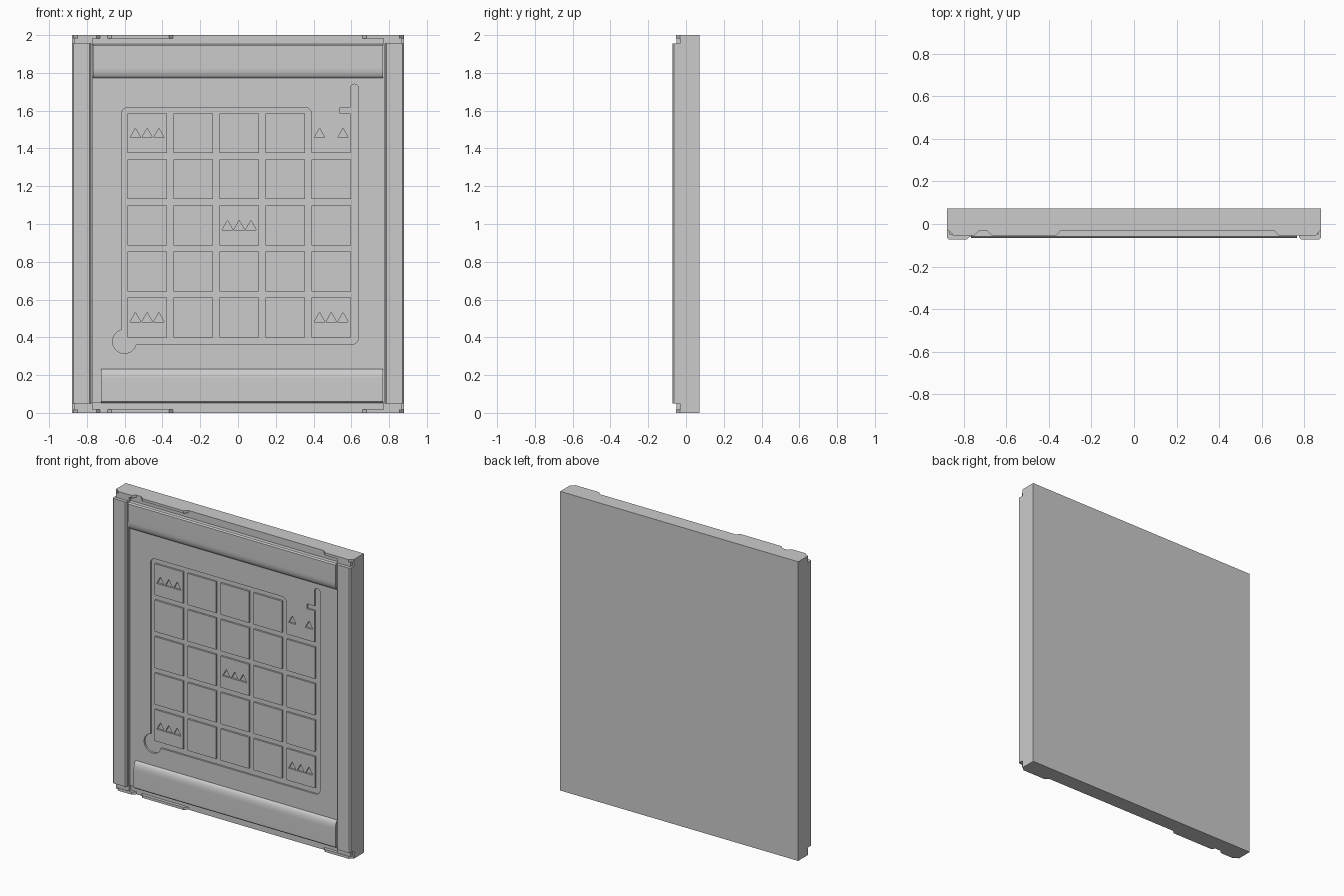
import bpy, bmesh, math

if "Cube" in bpy.data.objects:
    bpy.data.objects.remove(bpy.data.objects["Cube"])

BACK, SLAB, FIELD, RAIL, FRONT = 0.072, -0.032, -0.044, -0.067, -0.072


def prism(name, profile, axis, a, b):
    """Extrude a closed 2D profile along x (profile = y,z) or z (profile = x,y)."""
    place = (lambda p, t: (t, p[0], p[1])) if axis == 'x' else (lambda p, t: (p[0], p[1], t))
    bm = bmesh.new()
    lo = [bm.verts.new(place(p, a)) for p in profile]
    hi = [bm.verts.new(place(p, b)) for p in profile]
    bm.faces.new(lo)
    bm.faces.new(hi)
    n = len(profile)
    for i in range(n):
        j = (i + 1) % n
        bm.faces.new((lo[i], lo[j], hi[j], hi[i]))
    bmesh.ops.recalc_face_normals(bm, faces=bm.faces)
    me = bpy.data.meshes.new(name)
    bm.to_mesh(me)
    bm.free()
    ob = bpy.data.objects.new(name, me)
    bpy.context.collection.objects.link(ob)
    return ob


def box(name, x0, x1, y0, y1, z0, z1):
    return prism(name, [(x0, y0), (x1, y0), (x1, y1), (x0, y1)], 'z', z0, z1)


def arc(cx, cz, r, a0, a1, n=6):
    return [(cx + r * math.cos(a0 + (a1 - a0) * i / n),
             cz + r * math.sin(a0 + (a1 - a0) * i / n)) for i in range(n + 1)]


def rect(x0, x1, z0, z1):
    return [(x0, z0), (x1, z0), (x1, z1), (x0, z1)]


# back slab
box("back_slab", -0.88, 0.88, SLAB, BACK, 0, 2)

# side posts with bevelled front edges
for side, s in (("left", -1), ("right", 1)):
    prism(side + "_post", [(s * 0.88, SLAB + 0.01), (s * 0.88, FRONT + 0.008), (s * 0.872, FRONT),
                           (s * 0.785, FRONT), (s * 0.777, FRONT + 0.008), (s * 0.777, SLAB + 0.01)],
          'z', 0.05, 1.955)

# tabs and corner blocks along the top and bottom edges
tabs = [(-0.87, -0.73), (-0.69, -0.345), (0.66, 0.875)]
for edge, z0, z1, c0, c1 in (("top", 1.983, 2, 1.95, 1.985), ("bottom", 0, 0.017, 0.015, 0.055)):
    for i, (a, b) in enumerate(tabs):
        prism(f"{edge}_tab_{i}", [(a, SLAB + 0.005), (a, SLAB), (a + 0.02, -0.053), (b - 0.02, -0.053),
                                  (b, SLAB), (b, SLAB + 0.005)], 'z', z0, z1)
    for s in (-1, 1):
        x0, x1 = sorted((s * 0.77, s * 0.868))
        box(f"{edge}_corner_block", x0, x1, -0.05, SLAB + 0.005, c0, c1)

# rails: flat front rolling back to the field (bottom one mirrored in z)
roll = [(RAIL + (FIELD - RAIL) * (1 - math.cos(t * math.pi / 2)), 0.125 + 0.055 * math.sin(t * math.pi / 2) ** 1.0)
        for t in [i / 8 for i in range(9)]]
rail = [(SLAB + 0.005, 0), (RAIL + 0.008, 0), (RAIL, 0.008)] + roll + [(SLAB + 0.005, 0.18)]
top = prism("top_rail", [(y, 1.953 - d) for y, d in rail], 'x', -0.767, 0.767)
bottom = prism("bottom_rail", [(y, 0.052 + d) for y, d in rail], 'x', -0.725, 0.767)
for ob in (top, bottom):
    bpy.context.view_layer.objects.active = ob
    bpy.ops.object.select_all(action='DESELECT')
    ob.select_set(True)
    bpy.ops.object.shade_smooth_by_angle(angle=math.radians(25))

# thin strip closing the left post
box("left_seam_strip", -0.777, -0.769, -0.06, SLAB + 0.005, 0.055, 1.95)

# field plate: nested outlines, so grooves and triangles are open and tiles stay solid
PITCH, HALF, X0, Z0 = 0.2437, 0.105, -0.481, 0.505
L, R, T, B, W = -0.617, 0.637, 1.617, 0.362, 0.035
tr_x, tr_z = X0 + 4 * PITCH, Z0 + 4 * PITCH
xl, xr, zb, zt = tr_x - HALF, tr_x + HALF - 0.002, tr_z - HALF, tr_z + HALF
pi = math.pi
cx, cz, cr = -0.601, 0.378, 0.063
groove = (arc(L + W, T - W, W, pi, pi / 2)
          + arc(xl - W, T - W, W, pi / 2, 0)
          + [(xl, zb), (xr, zb), (xr, zt), (0.54, zt), (0.54, T), (xr, T)]
          + arc((xr + R) / 2, 1.72, (R - xr) / 2, pi, 0, 10)
          + arc(R - W, B + W, W, 0, -pi / 2)
          + arc(cx, cz, cr, math.asin((B - cz) / cr), math.acos((L - cx) / cr) - 2 * pi, 32))
outlines = [rect(-0.775, 0.775, 0.053, 1.952), groove]
marks = {(0, 4): (-1, 0, 1), (4, 4): (-1, 1), (2, 2): (-1, 0, 1), (0, 0): (-1, 0, 1), (4, 0): (-1, 0, 1)}
for i in range(5):
    for j in range(5):
        x, z = X0 + i * PITCH, Z0 + j * PITCH
        if (i, j) != (4, 4):
            outlines.append(rect(x - HALF, x + HALF, z - HALF, z + HALF))
        for k in marks.get((i, j), ()):
            m = x + k * 0.062
            outlines.append([(m - 0.028, z - 0.023), (m + 0.028, z - 0.023), (m, z + 0.027)])

cu = bpy.data.curves.new("field_outline", 'CURVE')
cu.dimensions = '2D'
cu.fill_mode = 'BOTH'
cu.extrude = (SLAB - FIELD) / 2
for pts in outlines:
    sp = cu.splines.new('POLY')
    sp.points.add(len(pts) - 1)
    for p, (x, z) in zip(sp.points, pts):
        p.co = (x, z, 0, 1)
    sp.use_cyclic_u = True
tmp = bpy.data.objects.new("field_outline", cu)
bpy.context.collection.objects.link(tmp)
bpy.context.view_layer.update()
me = bpy.data.meshes.new_from_object(tmp.evaluated_get(bpy.context.evaluated_depsgraph_get()))
bpy.data.objects.remove(tmp)
for poly in me.polygons:
    poly.use_smooth = False
plate = bpy.data.objects.new("field_plate", me)
plate.rotation_euler = (pi / 2, 0, 0)
plate.location.y = (SLAB + FIELD) / 2
bpy.context.collection.objects.link(plate)
